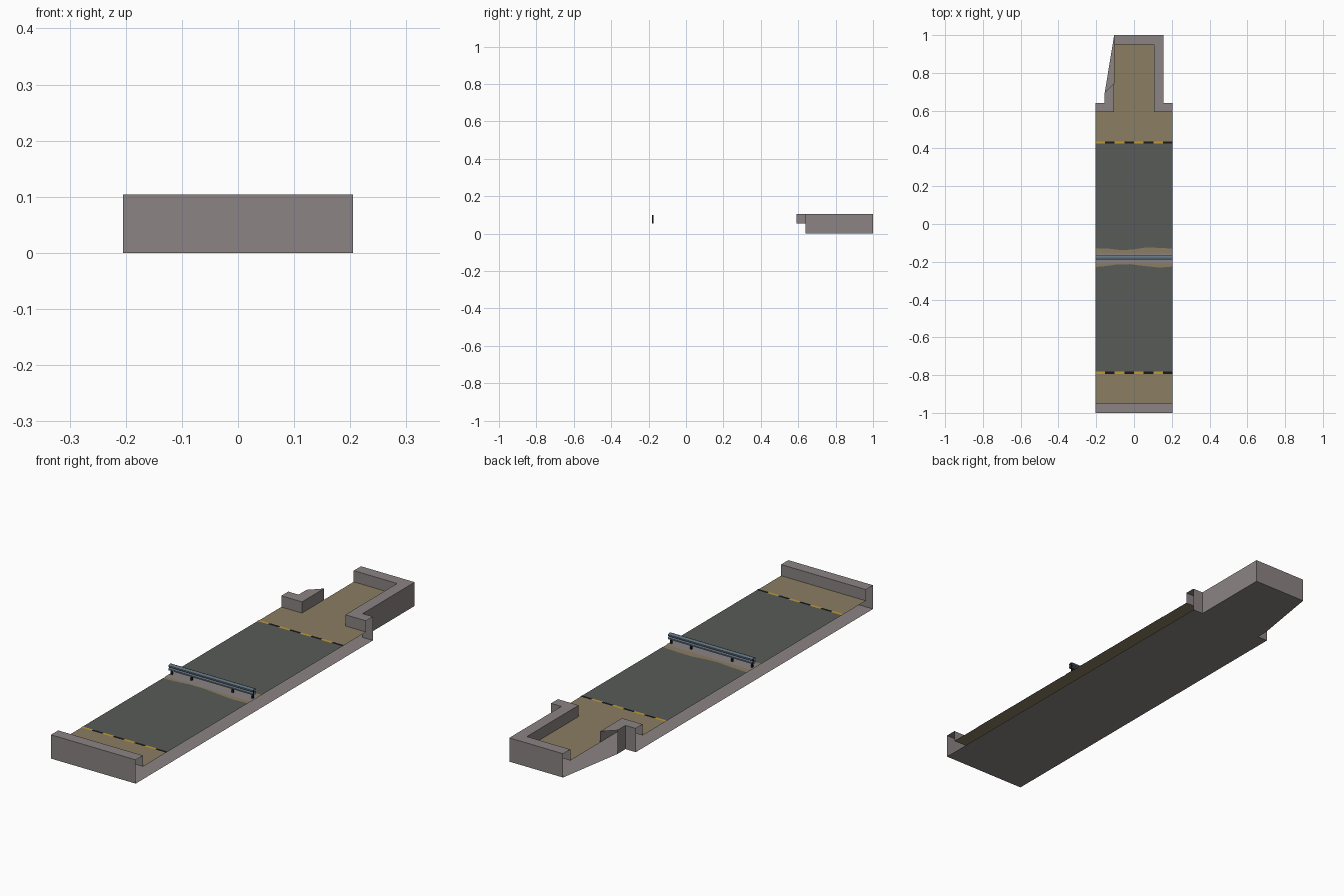
import bpy, bmesh
from mathutils import Vector

if "Cube" in bpy.data.objects:
    bpy.data.objects.remove(bpy.data.objects["Cube"])


def material(name, rgb):
    def lin(c):
        c /= 255
        return c / 12.92 if c <= 0.04045 else ((c + 0.055) / 1.055) ** 2.4
    m = bpy.data.materials.new(name)
    m.diffuse_color = (*[lin(c) for c in rgb], 1)
    m.use_nodes = True
    m.node_tree.nodes["Principled BSDF"].inputs["Base Color"].default_value = m.diffuse_color
    return m


GREY = material("concrete_grey", (139, 131, 131))
TAN = material("dirt_tan", (139, 125, 97))
ROAD = material("asphalt", (88, 91, 87))
YELLOW = material("stripe_yellow", (192, 155, 50))
BLACK = material("black", (24, 24, 26))
STEEL = material("rail_steel", (98, 115, 128))

UP, DOWN = (0, 0, 1), (0, 0, -1)
FRONT, BACK, LEFT, RIGHT = (0, -1, 0), (0, 1, 0), (-1, 0, 0), (1, 0, 0)
X, Z, H = 0.205, 0.055, 0.104      # half width, floor height, wall height


def build(name, mat, faces):
    """faces: list of (corner points, facing direction)"""
    bm = bmesh.new()
    for pts, facing in faces:
        f = bm.faces.new([bm.verts.new(p) for p in pts])
        f.normal_update()
        if f.normal.dot(Vector(facing)) < 0:
            f.normal_flip()
    bmesh.ops.remove_doubles(bm, verts=bm.verts, dist=1e-5)
    me = bpy.data.meshes.new(name)
    bm.to_mesh(me)
    bm.free()
    me.materials.append(mat)
    ob = bpy.data.objects.new(name, me)
    bpy.context.collection.objects.link(ob)
    return ob


def flat(outline, z, facing=UP):
    return [(x, y, z) for x, y in outline], facing


def rect(x0, x1, y0, y1):
    return [(x0, y0), (x1, y0), (x1, y1), (x0, y1)]


def wall(a, b, z0, z1, facing):
    return [(*a, z0), (*b, z0), (*b, z1), (*a, z1)], facing


# underside sheet, the sides of the model are open
build("underside", GREY, [flat([
    (-X, -1), (X, -1), (X, .64), (.155, .64), (.155, 1), (-.105, 1),
    (-.155, .695), (-.155, .64), (-X, .64)], 0, DOWN)])

# dirt floor
build("floor", TAN, [flat([
    (-X, -.95), (X, -.95), (X, .592), (.105, .592), (.105, .95),
    (-.105, .95), (-.105, .592), (-X, .592)], Z)])

# front wall
build("front_wall", GREY, [
    wall((-X, -1), (X, -1), 0, H, FRONT),
    flat(rect(-X, X, -1, -.95), H),
    wall((-X, -.95), (X, -.95), Z, H, BACK)])

# right and back walls
build("right_back_wall", GREY, [
    wall((.105, .592), (X, .592), Z, H, FRONT),
    wall((.155, .64), (X, .64), 0, H, BACK),
    wall((.155, .64), (.155, 1), 0, H, RIGHT),
    wall((-.105, 1), (.155, 1), 0, H, BACK),
    wall((.105, .592), (.105, .95), Z, H, LEFT),
    wall((-.105, .95), (.105, .95), Z, H, FRONT),
    flat([(.105, .592), (X, .592), (X, .64), (.155, .64), (.155, 1),
          (-.105, 1), (-.105, .95), (.105, .95)], H)])

# left wall stub with angled open end
build("left_wall", GREY, [
    wall((-X, .592), (-.105, .592), Z, H, FRONT),
    wall((-X, .64), (-.155, .64), 0, H, BACK),
    wall((-.155, .64), (-.155, .695), 0, H, LEFT),
    wall((-.105, .592), (-.105, .745), Z, H, RIGHT),
    flat([(-X, .592), (-.105, .592), (-.105, .745), (-.155, .695),
          (-.155, .64), (-X, .64)], H)])

# road slabs with ragged edges at the median
near = [(-X, -.228), (-.14, -.222), (-.09, -.214), (-.02, -.213),
        (.05, -.222), (.14, -.231), (X, -.225)]
far = [(-X, -.128), (-.13, -.131), (-.06, -.139), (0, -.134),
       (.06, -.125), (.14, -.126), (X, -.131)]
build("near_road", ROAD, [flat([(X, -.787), (-X, -.787)] + near, Z + .001)])
build("far_road", ROAD, [flat([(X, .432), (-X, .432)] + far, Z + .001)])

# concrete median strip
build("median", GREY, [flat(rect(-X, X, -.209, -.155), Z + .002)])

# dashed warning stripes, yellow and black in turn
for row, y in (("near", -.787), ("far", .432)):
    for colour, mat, shift in (("yellow", YELLOW, 0), ("black", BLACK, 1)):
        w = 2 * X / 8
        build(f"{row}_{colour}_dashes", mat, [
            flat(rect(-X + w * i, -X + w * (i + 1), y - .006, y + .006), Z + .002)
            for i in range(shift, 8, 2)])

# guard rail: corrugated sheet on both sides of the posts
RY = -.178
prof = [(.003, .100), (.011, .097), (.011, .091), (.005, .087),
        (.011, .083), (.011, .077), (.003, .074)]
rail = []
for s in (-1, 1):
    for (a, za), (b, zb) in zip(prof, prof[1:]):
        ya, yb = RY + s * a, RY + s * b
        rail.append(([(-X, ya, za), (X, ya, za), (X, yb, zb), (-X, yb, zb)],
                     (0, s * (za - zb), b - a if za < zb else (b - a) * -1 if b < a else b - a)))
rail.append((flat(rect(-X, X, RY - .003, RY + .003), .100)))
build("guard_rail", STEEL, rail)

# rail posts
posts = []
for x in (-.195, -.1, .1, .195):
    a, b, c, d = rect(x - .004, x + .004, RY - .003, RY + .003)
    for p, q, n in ((a, b, FRONT), (b, c, RIGHT), (c, d, BACK), (d, a, LEFT)):
        posts.append(wall(p, q, Z, .099, n))
build("rail_posts", BLACK, posts)
